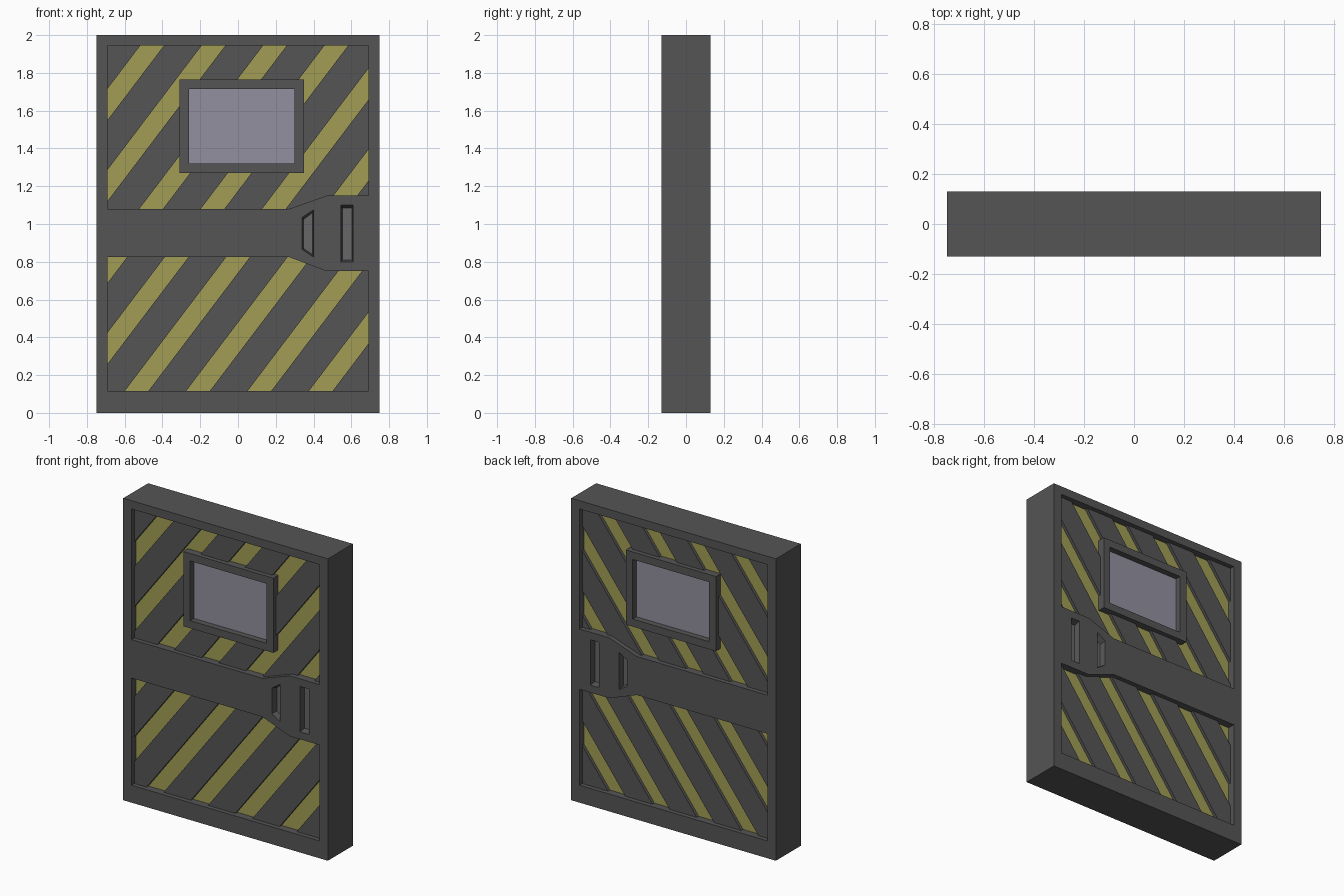
import bpy, bmesh
from mathutils import Vector

if "Cube" in bpy.data.objects:
    bpy.data.objects.remove(bpy.data.objects["Cube"])


def material(name, rgb):
    m = bpy.data.materials.new(name)
    m.diffuse_color = (*rgb, 1)
    m.use_nodes = True
    m.node_tree.nodes["Principled BSDF"].inputs["Base Color"].default_value = m.diffuse_color
    return m


DARK = material("dark_metal", (0.09, 0.09, 0.09))
PAD = material("slot_metal", (0.135, 0.135, 0.135))
YELLOW = material("hazard_yellow", (0.36, 0.34, 0.09))
GLASS = material("window_glass", (0.29, 0.28, 0.35))


def finish(bm, name, mat):
    bmesh.ops.recalc_face_normals(bm, faces=bm.faces)
    me = bpy.data.meshes.new(name)
    bm.to_mesh(me)
    bm.free()
    ob = bpy.data.objects.new(name, me)
    bpy.context.collection.objects.link(ob)
    if mat:
        me.materials.append(mat)
    return ob


def prism(name, pts, y0, y1, mat=None, end=None):
    """Solid between an (x, z) outline at y0 and the same or another outline at y1."""
    bm = bmesh.new()
    a = [bm.verts.new((x, y0, z)) for x, z in pts]
    b = [bm.verts.new((x, y1, z)) for x, z in (end or pts)]
    bm.faces.new(a)
    bm.faces.new(b[::-1])
    for i in range(len(a)):
        j = (i + 1) % len(a)
        bm.faces.new((a[j], a[i], b[i], b[j]))
    return finish(bm, name, mat)


def rect(x0, x1, z0, z1):
    return [(x0, z0), (x1, z0), (x1, z1), (x0, z1)]


def cut(ob, cutter):
    cutter.hide_render = True
    mod = ob.modifiers.new("cut", 'BOOLEAN')
    mod.operation, mod.object, mod.solver = 'DIFFERENCE', cutter, 'EXACT'
    bpy.context.view_layer.objects.active = ob
    bpy.ops.object.modifier_apply(modifier=mod.name)
    bpy.data.objects.remove(cutter)


def striped(name, pts, x0, z0, side, yellow):
    """Panel outline sliced by slanted lines; keeps the yellow or the grey bands."""
    slope, pitch, width = 1.32, 0.325, 0.125
    bm = bmesh.new()
    bm.faces.new([bm.verts.new((x, side * 0.07, z)) for x, z in pts])
    for k in range(-6, 9):
        for off in (0, width):
            bmesh.ops.bisect_plane(bm, geom=bm.verts[:] + bm.edges[:] + bm.faces[:],
                                   plane_co=(x0 + k * pitch + off, 0, z0),
                                   plane_no=(slope, 0, -1), dist=1e-5)

    def is_yellow(f):
        c = f.calc_center_median()
        return ((c.x - (c.z - z0) / slope - x0) % pitch) < width

    drop = [f for f in bm.faces if is_yellow(f) != yellow]
    bmesh.ops.delete(bm, geom=drop, context='FACES')
    height = 0.01 if yellow else 0.03
    ext = bmesh.ops.extrude_face_region(bm, geom=bm.faces[:], use_keep_orig=True)
    bmesh.ops.translate(bm, vec=Vector((0, side * height, 0)),
                        verts=[g for g in ext["geom"] if isinstance(g, bmesh.types.BMVert)])
    return finish(bm, name, YELLOW if yellow else DARK)


# Outlines in (x, z)
upper = [(-0.69, 1.08), (0.27, 1.08), (0.47, 1.15), (0.69, 1.15), (0.69, 1.945), (-0.69, 1.945)]
lower = [(-0.69, 0.115), (0.69, 0.115), (0.69, 0.75), (0.47, 0.75), (0.27, 0.825), (-0.69, 0.825)]
win_out = rect(-0.31, 0.35, 1.27, 1.765)
win_in = rect(-0.26, 0.30, 1.32, 1.715)
slots = {
    "inner": ([(0.34, 0.865), (0.40, 0.825), (0.40, 1.075), (0.34, 1.035)],
              [(0.348, 0.87), (0.395, 0.838), (0.395, 1.06), (0.348, 1.025)]),
    "outer": (rect(0.545, 0.61, 0.80, 1.10), rect(0.552, 0.603, 0.81, 1.085)),
}

# Door slab
door = prism("door_body", rect(-0.75, 0.75, 0, 2), -0.13, 0.13, DARK)

for side, label in ((-1, "front"), (1, "back")):
    # Recessed hazard panels
    for tag, pts, x0, z0 in (("upper", upper, -0.517, 1.945), ("lower", lower, -0.60, 0.115)):
        cut(door, prism("cutter", pts, side * 0.075, side * 0.15))
        striped(f"{label}_{tag}_yellow_stripes", pts, x0, z0, side, True)
        bars = striped(f"{label}_{tag}_grey_bars", pts, x0, z0, side, False)
        if tag == "upper":
            cut(bars, prism("cutter", rect(-0.29, 0.33, 1.29, 1.745), side * 0.05, side * 0.15))
    # Tapered hand slots
    for tag, (mouth, floor) in slots.items():
        cut(door, prism("cutter", mouth, side * 0.1305, side * 0.09, end=floor))
        prism(f"{label}_{tag}_slot_floor", floor, side * 0.085, side * 0.091, PAD)
    # Window frame and pane
    frame = prism(f"{label}_window_frame", win_out, side * 0.07, side * 0.13, DARK)
    cut(frame, prism("cutter", win_in, side * 0.05, side * 0.15))
    prism(f"{label}_window_pane", win_in, side * 0.07, side * 0.09, GLASS)
